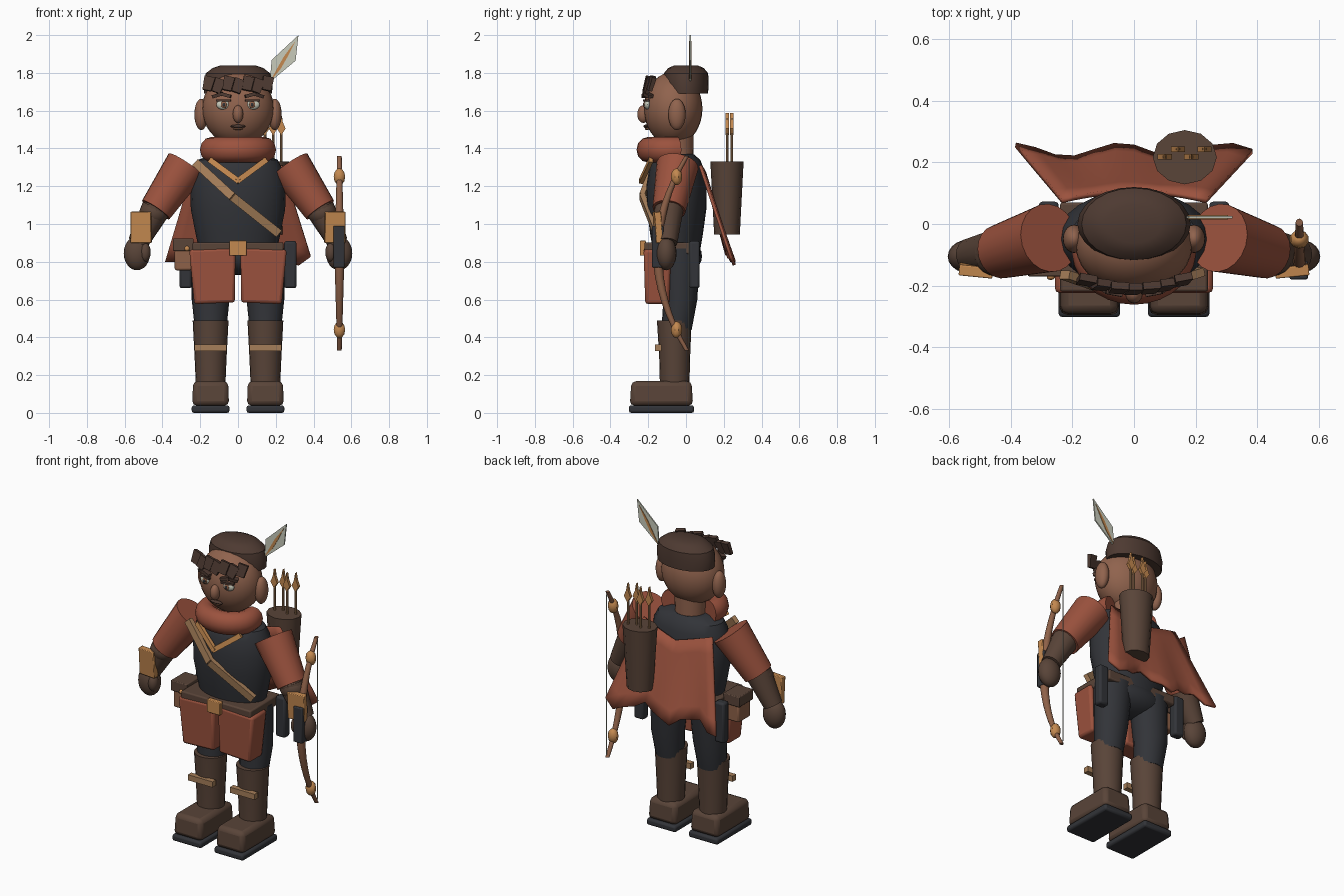
import bpy, bmesh, math
from mathutils import Vector, Matrix

if "Cube" in bpy.data.objects:
    bpy.data.objects.remove(bpy.data.objects["Cube"])

def material(name, rgb):
    m = bpy.data.materials.new(name)
    m.diffuse_color = (*rgb, 1)
    m.use_nodes = True
    m.node_tree.nodes["Principled BSDF"].inputs["Base Color"].default_value = m.diffuse_color
    return m

RUST = material("rust cloth", (0.33, 0.085, 0.048))
SKIN = material("skin", (0.28, 0.125, 0.075))
BROWN = material("brown leather", (0.10, 0.058, 0.04))
HAIR = material("dark hair", (0.075, 0.042, 0.031))
CHAR = material("charcoal cloth", (0.032, 0.034, 0.04))
TAN = material("tan strap", (0.38, 0.21, 0.10))
BRASS = material("amber leather", (0.55, 0.25, 0.08))
WOOD = material("bow wood", (0.27, 0.12, 0.065))
CREAM = material("cream", (0.58, 0.60, 0.50))

def finish(name, bm, mat, bevel=0):
    bmesh.ops.recalc_face_normals(bm, faces=bm.faces)
    me = bpy.data.meshes.new(name)
    bm.to_mesh(me)
    bm.free()
    me.materials.append(mat)
    ob = bpy.data.objects.new(name, me)
    bpy.context.collection.objects.link(ob)
    if bevel:
        b = ob.modifiers.new("bevel", 'BEVEL')
        b.width, b.segments = bevel, 2
    return ob

def box(name, c, size, mat, bevel=0, rot=(0, 0, 0), bottom=1, top=1):
    bm = bmesh.new()
    bmesh.ops.create_cube(bm, size=1)
    for v in bm.verts:
        k = bottom if v.co.z < 0 else top
        v.co = Vector((v.co.x * size[0] * k, v.co.y * size[1] * k, v.co.z * size[2]))
    R = Matrix.Rotation(rot[2], 4, 'Z') @ Matrix.Rotation(rot[1], 4, 'Y') @ Matrix.Rotation(rot[0], 4, 'X')
    bm.transform(Matrix.Translation(c) @ R)
    return finish(name, bm, mat, bevel)

def ball(name, c, r, mat, u=20, v=12):
    bm = bmesh.new()
    bmesh.ops.create_uvsphere(bm, u_segments=u, v_segments=v, radius=1)
    bm.transform(Matrix.Translation(c) @ Matrix.Diagonal((*r, 1)))
    return finish(name, bm, mat)

def bridge(bm, rings):
    for a, b in zip(rings, rings[1:]):
        for i in range(len(a)):
            j = (i + 1) % len(a)
            bm.faces.new((a[i], a[j], b[j], b[i]))
    bm.faces.new(rings[0])
    bm.faces.new(rings[-1])

def loft(name, rings, mat, n=20):
    """Horizontal elliptical rings: (x, y, z, rx, ry)."""
    bm = bmesh.new()
    ang = [2 * math.pi * i / n for i in range(n)]
    bridge(bm, [[bm.verts.new((x + rx * math.cos(a), y + ry * math.sin(a), z)) for a in ang]
                for x, y, z, rx, ry in rings])
    return finish(name, bm, mat)

def limb(name, p, q, r1, r2, mat, n=16):
    p, q = Vector(p), Vector(q)
    bm = bmesh.new()
    bmesh.ops.create_cone(bm, cap_ends=True, segments=n, radius1=r1, radius2=r2, depth=(q - p).length)
    bm.transform(Matrix.Translation((p + q) / 2) @ (q - p).to_track_quat('Z', 'Y').to_matrix().to_4x4())
    return finish(name, bm, mat)

def bar(name, p, q, width, thick, mat):
    """Flat strip from p to q whose broad side faces forward."""
    p, q = Vector(p), Vector(q)
    d = (q - p).normalized()
    n = Vector((0, -1, 0))
    n = (n - d * n.dot(d)).normalized()
    M = Matrix((d.cross(n), n, d)).transposed().to_4x4()
    bm = bmesh.new()
    bmesh.ops.create_cube(bm, size=1)
    bm.transform(Matrix.Translation((p + q) / 2) @ M @ Matrix.Diagonal((width, thick, (q - p).length, 1)))
    return finish(name, bm, mat)

def plate(name, pts, y, thick, mat):
    """Thin polygon in the x-z plane."""
    bm = bmesh.new()
    bridge(bm, [[bm.verts.new((x, y + o, z)) for x, z in pts] for o in (-thick / 2, thick / 2)])
    return finish(name, bm, mat)

# Legs, arms and other paired parts
for s, side in ((-1, "right"), (1, "left")):
    x = s * 0.145
    box(f"{side}_sole", (x, -0.13, 0.02), (0.20, 0.345, 0.04), CHAR, 0.012)
    box(f"{side}_boot_foot", (x, -0.13, 0.103), (0.195, 0.335, 0.13), BROWN, 0.025, top=0.95)
    loft(f"{side}_boot_shaft", [(x, -0.06, 0.14, 0.078, 0.078), (x, -0.06, 0.3, 0.085, 0.082),
                                (x, -0.062, 0.49, 0.095, 0.092)], BROWN)
    box(f"{side}_shin_strap", (x, -0.148, 0.345), (0.17, 0.034, 0.035), TAN)
    loft(f"{side}_trouser_leg", [(x, -0.05, 0.44, 0.083, 0.08), (x, -0.03, 0.6, 0.1, 0.09),
                                 (s * 0.13, -0.03, 0.87, 0.115, 0.105)], CHAR)
    box(f"{side}_tunic_flap", (s * 0.13, -0.152, 0.725), (0.245, 0.145, 0.29), RUST, 0.015,
        rot=(0, s * 0.04, 0), bottom=0.88)
    box(f"{side}_hip_sheath", (s * 0.277, 0.045, 0.785), (0.065, 0.055, 0.25), CHAR, 0.012)
    # arm
    limb(f"{side}_sleeve", (s * 0.275, -0.045, 1.31), (s * 0.435, -0.09, 1.075), 0.112, 0.088, RUST, 20)
    ball(f"{side}_elbow", (s * 0.445, -0.095, 1.06), (0.077, 0.075, 0.07), BROWN)
    limb(f"{side}_forearm", (s * 0.435, -0.09, 1.08), (s * 0.53, -0.1, 0.9), 0.078, 0.055, BROWN)
    ball(f"{side}_hand", (s * 0.535, -0.105, 0.845), (0.07, 0.055, 0.09), BROWN)
    ball(f"{side}_thumb", (s * 0.492, -0.13, 0.85), (0.03, 0.032, 0.05), BROWN)
    box(f"{side}_bracer", (s * 0.513, -0.15, 0.982), (0.11, 0.035, 0.165), BRASS, 0.004, rot=(0.06, 0, s * 0.1))
    # face
    ball(f"{side}_ear", (s * 0.195, -0.048, 1.58), (0.036, 0.046, 0.083), SKIN)
    ball(f"{side}_eye", (s * 0.077, -0.203, 1.632), (0.038, 0.018, 0.027), CREAM)
    ball(f"{side}_iris", (s * 0.075, -0.217, 1.632), (0.017, 0.009, 0.019), WOOD, 12, 8)
    ball(f"{side}_pupil", (s * 0.075, -0.225, 1.632), (0.008, 0.004, 0.010), CHAR, 10, 6)
    bar(f"{side}_eyelid", (s * 0.038, -0.219, 1.654), (s * 0.115, -0.203, 1.654), 0.012, 0.02, HAIR)
    bar(f"{side}_eyebrow", (s * 0.038, -0.222, 1.675), (s * 0.09, -0.212, 1.689), 0.018, 0.03, HAIR)
    bar(f"{side}_eyebrow_end", (s * 0.085, -0.212, 1.689), (s * 0.13, -0.185, 1.675), 0.018, 0.03, HAIR)
    bar(f"{side}_collar_trim", (s * 0.15, -0.185, 1.34), (s * -0.006, -0.238, 1.225), 0.03, 0.022, BRASS)

# Torso, pelvis and neck
loft("torso", [(0, -0.05, 0.86, 0.205, 0.125), (0, -0.05, 0.95, 0.225, 0.14), (0, -0.05, 1.08, 0.25, 0.158),
               (0, -0.05, 1.2, 0.252, 0.16), (0, -0.05, 1.29, 0.235, 0.145), (0, -0.05, 1.34, 0.21, 0.125),
               (0, -0.05, 1.37, 0.13, 0.09)], CHAR, 24)
ball("pelvis", (0, -0.04, 0.83), (0.225, 0.125, 0.1), CHAR)
loft("neck", [(0, -0.045, 1.33, 0.09, 0.085), (0, -0.05, 1.48, 0.095, 0.09)], SKIN)

# Belt, buckle and hip pouch
box("belt", (0, -0.075, 0.872), (0.48, 0.29, 0.062), BROWN, 0.008)
box("buckle", (0, -0.228, 0.872), (0.09, 0.03, 0.08), BRASS, 0.004)
box("pouch", (-0.29, -0.1, 0.81), (0.09, 0.12, 0.11), WOOD, 0.01)
box("pouch_lid", (-0.29, -0.1, 0.89), (0.11, 0.14, 0.065), BROWN, 0.005)
ball("pouch_button", (-0.27, -0.172, 0.87), (0.014, 0.01, 0.014), BRASS, 10, 6)

# Chest strap bent over the chest
strap = [(-0.225, -0.165, 1.325), (-0.03, -0.232, 1.145), (0.215, -0.155, 0.95)]
for i in range(2):
    bar(f"chest_strap_{i + 1}", strap[i], strap[i + 1], 0.045, 0.028, TAN)

# Scarf: thick arc open at the nape
bm = bmesh.new()
rings = []
for i in range(19):
    a = math.radians(160 + 220 * i / 18)
    rings.append([])
    for j in range(12):
        b = 2 * math.pi * j / 12
        r = 0.062 * math.cos(b)
        rings[-1].append(bm.verts.new(((0.14 + r) * math.cos(a), -0.085 + (0.115 + r) * math.sin(a),
                                       1.393 + 0.068 * math.sin(b))))
bridge(bm, rings)
finish("scarf", bm, RUST)

# Head with nose and mouth
ball("head", (0, -0.068, 1.61), (0.19, 0.155, 0.195), SKIN, 28, 18)
ball("nose", (0, -0.226, 1.582), (0.028, 0.032, 0.047), SKIN)
ball("mouth", (0, -0.212, 1.517), (0.042, 0.014, 0.009), HAIR, 14, 8)
ball("lower_lip", (0, -0.206, 1.504), (0.026, 0.012, 0.007), WOOD, 12, 6)

# Hair cap and jagged fringe
loft("hair", [(0, 0, 1.69, 0.18, 0.117), (0, 0, 1.75, 0.184, 0.12), (0, 0, 1.798, 0.17, 0.117),
              (0, 0, 1.825, 0.135, 0.095), (0, 0, 1.84, 0.09, 0.062)], HAIR, 24)
for i in range(7):
    x = -0.156 + 0.052 * i
    box(f"fringe_{i + 1}", (x, -0.212 + 1.2 * x * x, 1.737 + 0.006 * (-1) ** i), (0.058, 0.024, 0.075), HAIR,
        rot=(-0.25, 0.35 if i % 2 else 0.2, x * 1.2), bottom=0.8)

# Feather with quill stripe
plate("feather", [(0.168, 1.75), (0.305, 1.865), (0.32, 2.0), (0.178, 1.868)], 0.022, 0.008, CREAM)
plate("feather_quill", [(0.170, 1.755), (0.225, 1.82), (0.262, 1.885), (0.305, 1.97),
                        (0.245, 1.89), (0.208, 1.825)], 0.022, 0.014, BRASS)

# Cape: flared sheet with a wavy, pointed hem
bm = bmesh.new()
cols, rows, grid = 12, 6, []
for j in range(rows + 1):
    t = j / rows
    grid.append([])
    for i in range(cols + 1):
        u = 2 * i / cols - 1
        wave = math.cos(u * 7 + 0.8)
        top = 1.31 - 0.07 * (1 - abs(u))
        hem = 0.83 - 0.03 * wave - (0.02 if i % 2 else 0)
        grid[-1].append(bm.verts.new((u * (0.235 + 0.15 * t), 0.105 - 0.03 * u * u * (1 - t) + t * (0.13 + 0.022 * wave),
                                      top + (hem - top) * t)))
for j in range(rows):
    for i in range(cols):
        bm.faces.new((grid[j][i], grid[j][i + 1], grid[j + 1][i + 1], grid[j + 1][i]))
cape = finish("cape", bm, RUST)
sol = cape.modifiers.new("thickness", 'SOLIDIFY')
sol.thickness, sol.offset = 0.016, 0

# Quiver with arrows
loft("quiver", [(0.165, 0.217, 0.945, 0.078, 0.068), (0.165, 0.217, 1.33, 0.104, 0.088)], BROWN, 12)
for i, (x, y) in enumerate([(0.1, 0.218), (0.143, 0.243), (0.186, 0.218), (0.229, 0.243)]):
    limb(f"arrow_shaft_{i + 1}", (x, y, 1.2), (x, y, 1.56), 0.007, 0.007, TAN, 8)
    plate(f"arrow_tip_{i + 1}", [(x, 1.47), (x + 0.023, 1.505), (x + 0.008, 1.54), (x, 1.587),
                                 (x - 0.008, 1.54), (x - 0.023, 1.505)], y, 0.018, BRASS)

# Bow with knobs, grip and string
path = []
for i in range(17):
    u = i / 8 - 1
    r = 0.027 - 0.015 * abs(u)
    path.append((0.537, 0.005 - 0.155 * (1 - u * u), 0.845 + 0.515 * u, r, r))
loft("bow", path, WOOD, 12)
for z, label in ((1.25, "upper"), (0.44, "lower")):
    ball(f"{label}_bow_knob", (0.537, -0.05, z), (0.032, 0.03, 0.045), BRASS, 10, 6)
box("bow_grip", (0.535, -0.15, 0.88), (0.06, 0.06, 0.22), CHAR, 0.006)
limb("bow_string", (0.537, 0.015, 0.345), (0.537, 0.015, 1.345), 0.003, 0.003, CREAM, 6)

# Smooth shading that keeps hard edges
for ob in bpy.context.scene.objects:
    ob.select_set(True)
    bpy.context.view_layer.objects.active = ob
bpy.ops.object.shade_smooth_by_angle(angle=math.radians(35))
